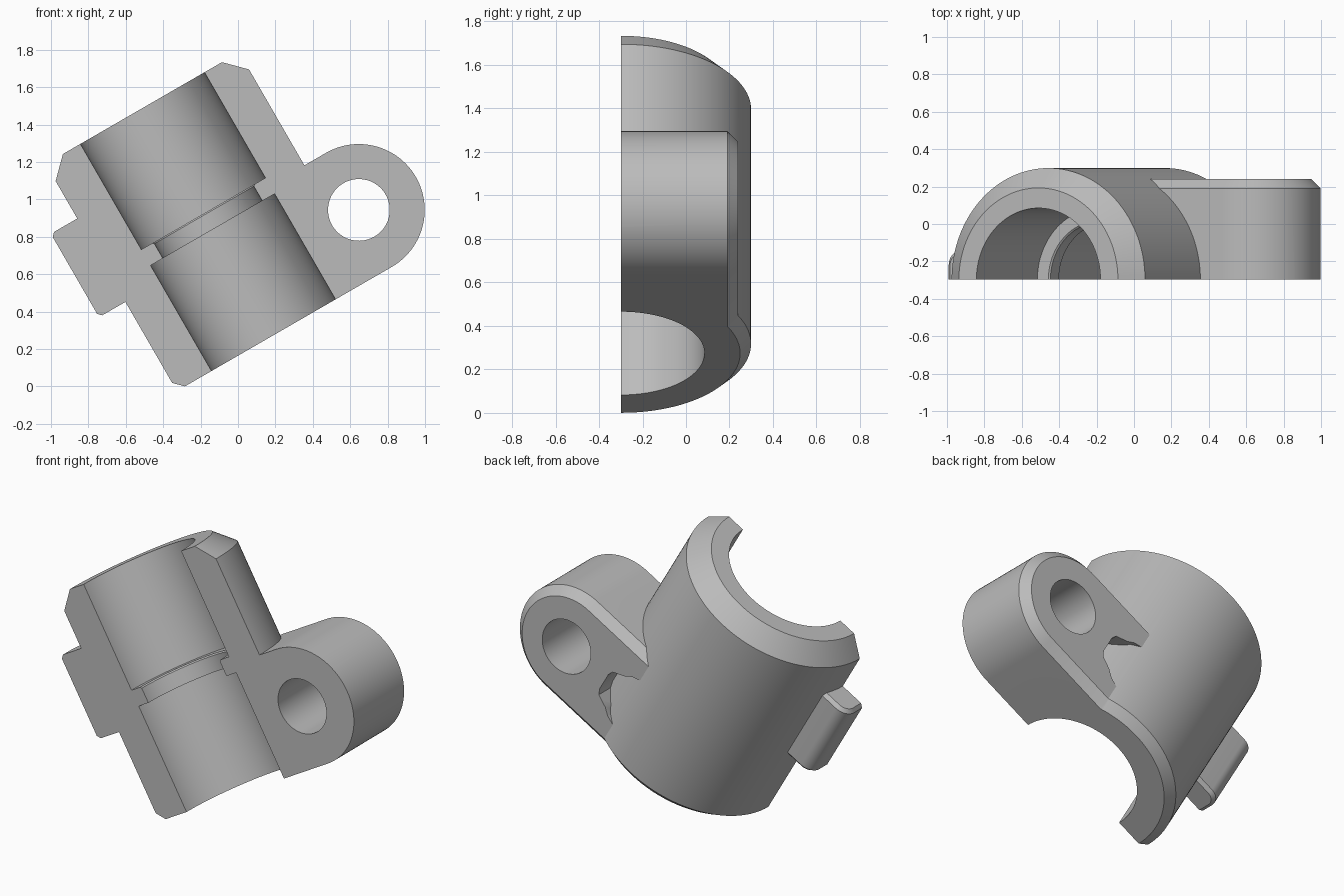
import bpy, bmesh, math
from mathutils import Matrix

cube = bpy.data.objects.get("Cube")
if cube:
    bpy.data.objects.remove(cube, do_unlink=True)

grey = bpy.data.materials.new("plain_grey")
grey.use_nodes = True
grey.diffuse_color = (0.5, 0.5, 0.5, 1)
grey.node_tree.nodes["Principled BSDF"].inputs["Base Color"].default_value = (0.5, 0.5, 0.5, 1)


def make(name, bm):
    bmesh.ops.recalc_face_normals(bm, faces=bm.faces)
    mesh = bpy.data.meshes.new(name)
    bm.to_mesh(mesh)
    bm.free()
    mesh.materials.append(grey)
    ob = bpy.data.objects.new(name, mesh)
    bpy.context.collection.objects.link(ob)
    return ob


def lathe(name, profile, centre=0, steps=128):
    """Closed solid of revolution from (radius, height) points."""
    bm = bmesh.new()
    rings = [[bm.verts.new((r * math.cos(t), r * math.sin(t), h))
              for t in (math.tau * i / steps for i in range(steps))] for r, h in profile]
    for a, b in zip(rings, rings[1:]):
        for i in range(steps):
            j = (i + 1) % steps
            bm.faces.new((a[i], a[j], b[j], b[i]))
    bm.faces.new(rings[0])
    bm.faces.new(rings[-1])
    return make(name, bm)


def loft(name, layers):
    """Solid joining matching outlines, each a list of (x, y, z) points."""
    bm = bmesh.new()
    rings = [[bm.verts.new(p) for p in layer] for layer in layers]
    for a, b in zip(rings, rings[1:]):
        for i in range(len(a)):
            j = (i + 1) % len(a)
            bm.faces.new((a[i], a[j], b[j], b[i]))
    bm.faces.new(rings[0])
    bm.faces.new(rings[-1])
    return make(name, bm)


def combine(target, tool, operation):
    mod = target.modifiers.new(operation, 'BOOLEAN')
    mod.operation, mod.solver, mod.object = operation, 'EXACT', tool
    bpy.ops.object.select_all(action='DESELECT')
    bpy.context.view_layer.objects.active = target
    target.select_set(True)
    bpy.ops.object.modifier_apply(modifier=mod.name)
    bpy.data.objects.remove(tool, do_unlink=True)


R, LENGTH = 0.597, 1.402          # sleeve
LUG_X, LUG_Z, LUG_R = 0.73, 0.352, 0.352

# Sleeve with a large top chamfer and a small bottom one
body = lathe("clamp_half", [(R - 0.05, 0), (R, 0.05), (R, LENGTH - 0.106), (R - 0.106, LENGTH)])


# Pivot lug: rounded plate with chamfered back edge
def lug_outline(radius, y):
    arc = [math.pi * (i / 48 - 0.5) for i in range(49)]
    pts = [(LUG_X + radius * math.cos(t), y, LUG_Z + radius * math.sin(t)) for t in arc]
    return pts + [(0.08, y, LUG_Z + radius), (0.08, y, LUG_Z - radius)]


lug = loft("lug", [lug_outline(LUG_R, -0.05), lug_outline(LUG_R, 0.488), lug_outline(LUG_R - 0.05, 0.538)])

# Flared relief pocket between lug hole and sleeve
flare = [(0.1, 0.2), (0.26, 0.185), (0.31, 0.165), (0.35, 0.13), (0.39, 0.11), (0.42, 0.095), (0.435, 0.06)]
pocket_outline = flare + [(x, -w) for x, w in reversed(flare)]
pocket = loft("pocket", [[(x, y, LUG_Z + w) for x, w in pocket_outline] for y in (0.39, 0.7)])
combine(lug, pocket, 'DIFFERENCE')

# Side tab: rounded bar with slightly chamfered ends
def tab_outline(inset, z):
    r = 0.08
    arc = [math.pi / 2 * i / 12 for i in range(13)]
    pts = [(-0.68 - (r - inset) * math.cos(t), 0.078 + (r - inset) * math.sin(t), z) for t in arc]
    return pts + [(-0.5, 0.158 - inset, z), (-0.5, -0.05, z), (-0.76 + inset, -0.05, z)]


tab = loft("tab", [tab_outline(0.02, 0.55), tab_outline(0, 0.57),
                   tab_outline(0, 1.045), tab_outline(0.02, 1.065)])

combine(body, lug, 'UNION')
combine(body, tab, 'UNION')

# Bore with an inner lip, and the lug hole
bore = lathe("bore", [(0.383, -0.2), (0.383, 0.652), (0.307, 0.652), (0.307, 0.742),
                      (0.315, 0.75), (0.383, 0.75), (0.383, 1.6)])
combine(body, bore, 'DIFFERENCE')
hole = lathe("hole", [(0.165, -1), (0.165, 1)], steps=64)
hole.data.transform(Matrix.Translation((LUG_X, 0, LUG_Z)) @ Matrix.Rotation(math.pi / 2, 4, 'X'))
combine(body, hole, 'DIFFERENCE')

# Flat split face
split = loft("split", [[(-2, y, -2), (2, y, -2), (2, y, 3), (-2, y, 3)] for y in (-2, 0)])
combine(body, split, 'DIFFERENCE')

# Tilt into place and shade
body.data.transform(Matrix.Translation((0.19, -0.298, 0.274)) @ Matrix.Rotation(math.radians(-30), 4, 'Y'))
body.select_set(True)
bpy.context.view_layer.objects.active = body
bpy.ops.object.shade_smooth_by_angle(angle=math.radians(25))
